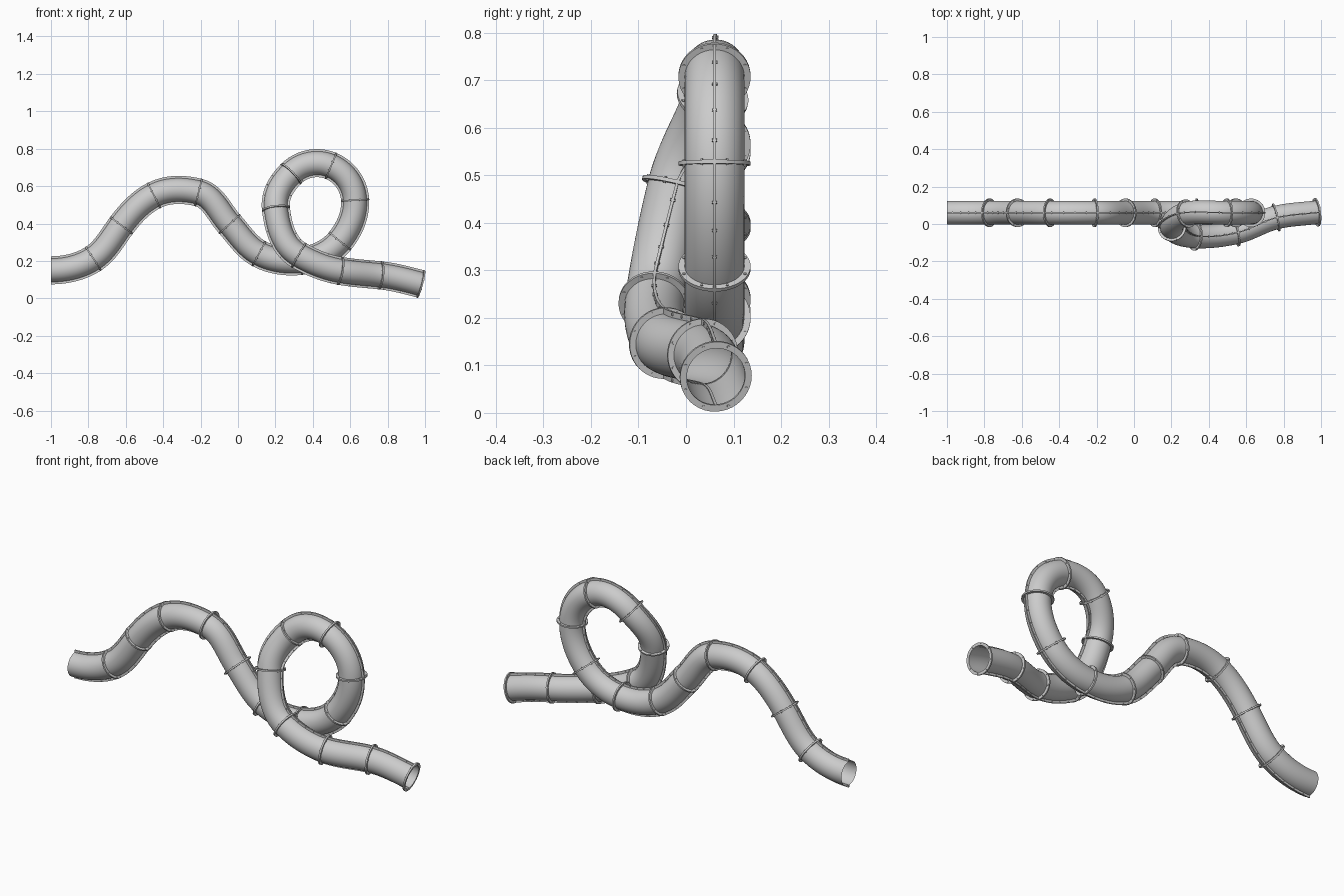
import bpy, bmesh, math
from mathutils import Vector, Matrix

if "Cube" in bpy.data.objects:
    bpy.data.objects.remove(bpy.data.objects["Cube"])

R, RF = 0.063, 0.076          # tube radius, flange radius
STEPS = 14                    # path steps between two joints

# joints: x, y, z, heading in the xz plane (degrees)
J = [(-1, .06, .15, 0), (-.773, .06, .212, 33), (-.623, .06, .39, 53), (-.449, .06, .55, 27),
     (-.211, .06, .566, -14), (-.045, .06, .397, -48), (.112, .06, .239, -28), (.335, .06, .2, 6),
     (.545, .06, .306, 51), (.626, .06, .525, 93), (.497, .06, .708, 157), (.283, .056, .665, 225),
     (.203, -.018, .477, 277), (.326, -.066, .23, 330), (.545, -.045, .147, 350),
     (.76, .035, .123, 354), (.98, .063, .076, 345)]
P = [Vector(j[:3]) for j in J]


def heading(i):
    a = math.radians(J[i][3])
    lo, hi = max(i - 1, 0), min(i + 1, len(P) - 1)
    dy = (P[hi].y - P[lo].y) / sum((P[k + 1] - P[k]).length for k in range(lo, hi))
    return Vector((math.cos(a), dy, math.sin(a))).normalized()


def make_path():
    pts = [P[0]]
    for i in range(len(P) - 1):
        a, b, ta, tb = P[i], P[i + 1], heading(i), heading(i + 1)
        k = (b - a).length * 2 / (1 + math.cos(ta.angle(tb) / 2))
        for s in range(1, STEPS + 1):
            t = s / STEPS
            pts.append(a * (2*t**3 - 3*t*t + 1) + ta * k * (t**3 - 2*t*t + t)
                       + b * (3*t*t - 2*t**3) + tb * k * (t**3 - t*t))
    return pts


def frame(pos, tan):
    """Tangent, in-plane normal and sideways axis at a path point."""
    n = tan.cross(Vector((0, 1, 0))).normalized()
    return pos, tan, n, tan.cross(n).normalized()


PATH = make_path()
FR = []
for i, p in enumerate(PATH):
    if i % STEPS == 0:
        t = heading(i // STEPS)
    else:
        t = (PATH[i + 1] - PATH[i - 1]).normalized()
    FR.append(frame(p, t))


def finish(name, bm):
    bmesh.ops.recalc_face_normals(bm, faces=bm.faces)
    me = bpy.data.meshes.new(name)
    bm.to_mesh(me)
    bm.free()
    ob = bpy.data.objects.new(name, me)
    bpy.context.collection.objects.link(ob)
    bpy.context.view_layer.objects.active = ob
    bpy.ops.object.select_all(action='DESELECT')
    ob.select_set(True)
    bpy.ops.object.shade_smooth_by_angle(angle=math.radians(35))
    return ob


def skin(bm, rings, loop=False):
    m, n = len(rings), len(rings[0])
    for i in range(m if loop else m - 1):
        a, b = rings[i], rings[(i + 1) % m]
        for k in range(n):
            bm.faces.new((a[k], a[(k + 1) % n], b[(k + 1) % n], b[k]))


def circle(n, r):
    return [(r * math.cos(2*math.pi*k/n), r * math.sin(2*math.pi*k/n)) for k in range(n)]


def sweep(name, profile, caps):
    bm = bmesh.new()
    rings = [[bm.verts.new(p + n * u + b * v) for u, v in profile] for p, t, n, b in FR]
    skin(bm, rings)
    if caps:
        bm.faces.new(rings[0])
        bm.faces.new(rings[-1])
    return finish(name, bm)


def add_bolt(bm, pos, axis, length):
    rot = axis.to_track_quat('Z', 'Y').to_matrix().to_4x4()
    bmesh.ops.create_cone(bm, cap_ends=True, segments=6, radius1=.0032, radius2=.0032,
                          depth=length, matrix=Matrix.Translation(pos) @ rot)


# open tube
sweep("slide_tube", circle(40, R), False)

# seam fins above and below the tube
for name, s in (("upper_seam_fin", 1), ("lower_seam_fin", -1)):
    w = .003
    sweep(name, [(s*.061, -w), (s*.075, -w), (s*.075, w), (s*.061, w)], True)

# joint flanges with bolts
bolts = bmesh.new()
for i in range(1, len(P)):
    p, t, n, b = FR[i * STEPS]
    off = -.004 if i == len(P) - 1 else 0
    bm = bmesh.new()
    rings = [[bm.verts.new(p + t * (d + off) + n * u + b * v) for u, v in circle(40, r)]
             for r, d in ((R - .001, -.004), (RF, -.004), (RF, .004), (R - .001, .004))]
    skin(bm, rings, True)
    finish("joint_flange_%02d" % i, bm)
    for k in range(8):
        a = math.pi * (k + .5) / 4
        add_bolt(bolts, p + t * off + (n * math.cos(a) + b * math.sin(a)) * .0695, t, .013)
finish("flange_bolts", bolts)

# bolts along the seam fins
bolts = bmesh.new()
for i in range(2, len(FR) - 1, 3):
    if i % STEPS in (0, 1, STEPS - 1):
        continue
    p, t, n, b = FR[i]
    for s in (1, -1):
        add_bolt(bolts, p + n * s * .0695, b, .011)
finish("seam_bolts", bolts)
